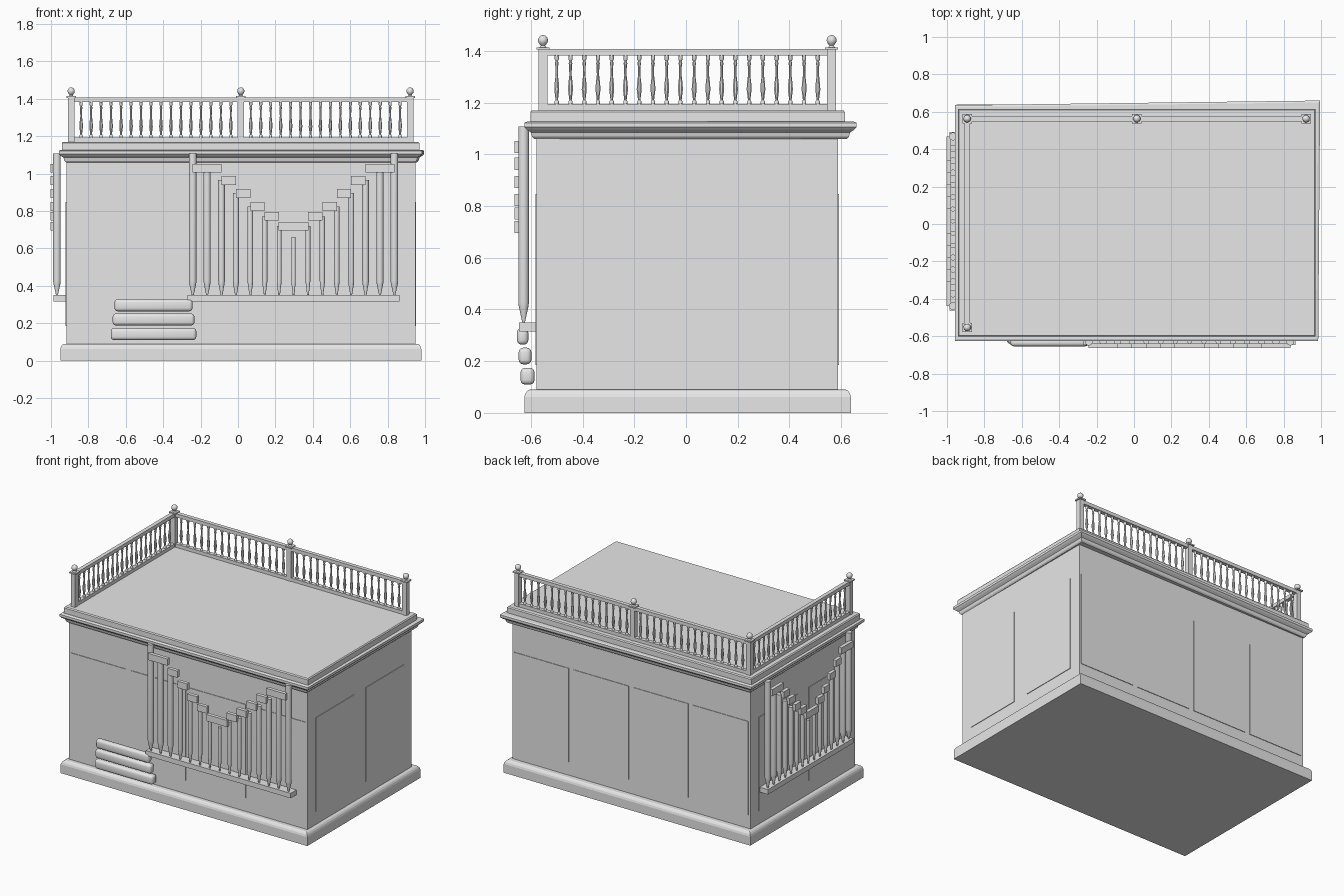
import bpy, bmesh, math
from mathutils import Matrix, Vector

cube = bpy.data.objects.get("Cube")
if cube:
    bpy.data.objects.remove(cube, do_unlink=True)

grey = bpy.data.materials.new("light_grey")
grey.use_nodes = True
grey.diffuse_color = (0.8, 0.8, 0.8, 1)
grey.node_tree.nodes["Principled BSDF"].inputs["Base Color"].default_value = (0.8, 0.8, 0.8, 1)


def finish(name, bm, smooth=False):
    bmesh.ops.recalc_face_normals(bm, faces=bm.faces)
    mesh = bpy.data.meshes.new(name)
    bm.to_mesh(mesh)
    bm.free()
    mesh.materials.append(grey)
    obj = bpy.data.objects.new(name, mesh)
    bpy.context.collection.objects.link(obj)
    if smooth:
        bpy.ops.object.select_all(action="DESELECT")
        obj.select_set(True)
        bpy.context.view_layer.objects.active = obj
        bpy.ops.object.shade_smooth_by_angle(angle=math.radians(40))
    return obj


def add_box(bm, x0, x1, y0, y1, z0, z1):
    centre = Vector((x0 + x1, y0 + y1, z0 + z1)) / 2
    size = Matrix.Diagonal((x1 - x0, y1 - y0, z1 - z0, 1))
    return bmesh.ops.create_cube(bm, size=1, matrix=Matrix.Translation(centre) @ size)["verts"]


def add_lathe(bm, x, y, profile, sides=8):
    rings = []
    for r, z in profile:
        rings.append([bm.verts.new((x + r * math.cos(a), y + r * math.sin(a), z))
                      for a in (2 * math.pi * (k + 0.5) / sides for k in range(sides))])
    for low, high in zip(rings, rings[1:]):
        for k in range(sides):
            n = (k + 1) % sides
            bm.faces.new((low[k], low[n], high[n], high[k]))
    bm.faces.new(rings[0])
    bm.faces.new(rings[-1])


def moulding(name, x0, x1, y0, y1, profile, flare=(0, 0)):
    """Stack of rectangles, each (outset, height); flare pushes the back left corner out."""
    bm = bmesh.new()
    rings = []
    for o, z in profile:
        rings.append([bm.verts.new(p) for p in (
            (x0 - o, y0 - o, z), (x1 + o, y0 - o, z),
            (x1 + o + flare[0], y1 + o + flare[1], z), (x0 - o, y1 + o, z))])
    for low, high in zip(rings, rings[1:]):
        for k in range(4):
            n = (k + 1) % 4
            bm.faces.new((low[k], low[n], high[n], high[k]))
    bm.faces.new(rings[0])
    bm.faces.new(rings[-1])
    return finish(name, bm)


# Case, plinth, cornice and roof slab
BX0, BX1, BY0, BY1 = -0.918, 0.948, -0.578, 0.588
bm = bmesh.new()
add_box(bm, BX0, BX1, BY0, BY1, 0.05, 1.1)
finish("case_body", bm)
moulding("plinth", -0.95, 0.98, -0.625, 0.638,
         [(0, 0), (0, 0.062), (-0.004, 0.075), (-0.011, 0.085), (-0.02, 0.09)])
moulding("cornice", -0.958, 0.985, -0.625, 0.635,
         [(-0.038, 1.06), (-0.03, 1.068), (-0.025, 1.085), (-0.01, 1.095),
          (0, 1.105), (0, 1.122), (-0.01, 1.126)], (0.01, 0.025))
moulding("roof_slab", -0.942, 0.97, -0.602, 0.615,
         [(0, 1.12), (0, 1.163), (-0.006, 1.17)])

# Thin wall panels on all four sides
bm = bmesh.new()
T = 0.004
for k in range(4):
    x = -0.9 + 0.468 * k
    for y in (BY0, BY1):
        add_box(bm, x, x + 0.43, y - T, y + T, 0.185, 0.847)
for y in (-0.49, 0.07):
    for x in (BX0, BX1):
        add_box(bm, x - T, x + T, y, y + 0.43, 0.185, 0.847)
finish("wall_panels", bm)


# Pipe display, made along the front; a second copy is turned onto the right side
TOPS = [1.107, 1.03, 0.965, 0.895, 0.825, 0.77, 0.72, 0.66]
BANDS = [(0, 2, 1.005), (2, 3, 0.94), (3, 4, 0.87), (4, 5, 0.8), (5, 6, 0.748)]
STEP = 0.077


def pipe_display(prefix, matrix, squeeze):
    step = STEP * squeeze
    pipes, bands, shelf = bmesh.new(), bmesh.new(), bmesh.new()
    for i in range(-7, 8):
        n = 7 - abs(i)
        r = 0.021 - 0.0013 * n
        add_lathe(pipes, i * step, -0.05, [
            (0.004, 0.345), (r * 0.9, 0.41), (r, 0.425), (r, TOPS[n])], 12)
    for a, b, z in BANDS:
        for s in (-1, 1):
            x0, x1 = sorted((s * (7 - a) * step, s * (7 - b) * step))
            add_box(bands, x0, x1, -0.085, -0.06, z, z + 0.047)
    add_box(bands, -step * 1.05, step * 1.05, -0.085, -0.06, 0.695, 0.742)
    add_box(shelf, -7.37 * step, 7.37 * step, -0.068, 0.01, 0.315, 0.35)
    for name, bm, smooth in (("pipes", pipes, True), ("pipe_bands", bands, False),
                             ("pipe_shelf", shelf, False)):
        bmesh.ops.transform(bm, matrix=matrix, verts=bm.verts)
        finish(prefix + name, bm, smooth)


pipe_display("front_", Matrix.Translation((0.297, BY0, 0)), 1)
pipe_display("side_", Matrix.Translation((BX0, 0.015, 0)) @ Matrix.Rotation(-math.pi / 2, 4, "Z"), 0.84)

# Three rounded keyboards stacked as steps
for k, (name, z) in enumerate((("lower", 0.11), ("middle", 0.188), ("upper", 0.264))):
    bm = bmesh.new()
    e = 0.01 * k
    add_box(bm, -0.68 + e, -0.223 - e, -0.64 - 0.007 * k, -0.586 - 0.012 * k, z, z + 0.064)
    bmesh.ops.bevel(bm, geom=bm.edges[:], offset=0.017, segments=3, profile=0.5, affect="EDGES")
    finish(name + "_keyboard", bm, True)

# Gallery railing along the right side and back
RX, RY, MX, LX, FY = -0.892, 0.563, 0.015, 0.92, -0.553
corners = [(RX, FY), (RX, RY), (MX, RY), (LX, RY)]
posts, finials, rails, balusters = (bmesh.new() for _ in range(4))
for x, y in corners:
    add_box(posts, x - 0.017, x + 0.017, y - 0.017, y + 0.017, 1.165, 1.405)
    add_box(posts, x - 0.025, x + 0.025, y - 0.025, y + 0.025, 1.405, 1.414)
    ball = [(0.02 * math.sin(t), 1.441 - 0.02 * math.cos(t))
            for t in (math.pi * k / 8 for k in range(2, 8))]
    add_lathe(finials, x, y, [(0.014, 1.413), (0.008, 1.42)] + ball + [(0.001, 1.461)], 12)

TURNING = [(0.009, 1.19), (0.009, 1.205), (0.005, 1.21), (0.007, 1.225), (0.0105, 1.25),
           (0.009, 1.275), (0.005, 1.305), (0.0055, 1.34), (0.008, 1.352), (0.005, 1.36),
           (0.009, 1.367), (0.009, 1.388)]
for (x0, y0), (x1, y1), count in zip(corners, corners[1:], (20, 16, 16)):
    w = 0.014
    dx, dy = (w, 0) if x0 == x1 else (0, w)
    for z0, z1 in ((1.168, 1.194), (1.383, 1.408)):
        add_box(rails, x0 - dx, x1 + dx, y0 - dy, y1 + dy, z0, z1)
    for k in range(count):
        t = (k + 1) / (count + 1)
        add_lathe(balusters, x0 + (x1 - x0) * t, y0 + (y1 - y0) * t, TURNING)
finish("railing_posts", posts)
finish("post_finials", finials, True)
finish("railing_rails", rails)
finish("railing_balusters", balusters, True)
